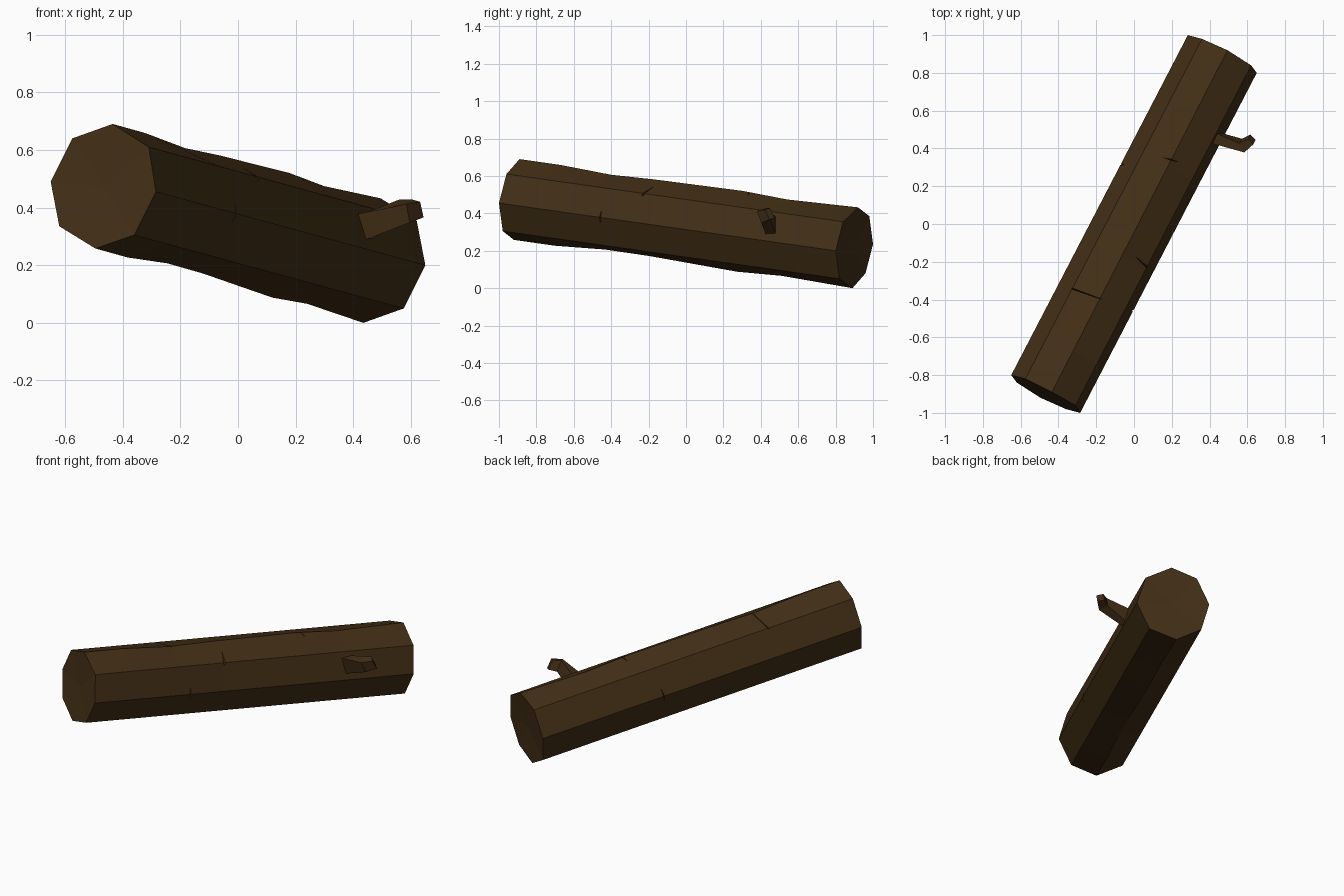
import bpy, bmesh
from mathutils import Vector

if "Cube" in bpy.data.objects:
    bpy.data.objects.remove(bpy.data.objects["Cube"])

bark = bpy.data.materials.new("dark_bark")
bark.diffuse_color = (0.055, 0.028, 0.008, 1)
bark.use_nodes = True
bark.node_tree.nodes["Principled BSDF"].inputs["Base Color"].default_value = bark.diffuse_color


def make(name, verts, faces):
    me = bpy.data.meshes.new(name)
    me.from_pydata([tuple(v) for v in verts], [], faces)
    bm = bmesh.new()
    bm.from_mesh(me)
    bmesh.ops.recalc_face_normals(bm, faces=bm.faces)
    bm.to_mesh(me)
    bm.free()
    me.materials.append(bark)
    ob = bpy.data.objects.new(name, me)
    bpy.context.collection.objects.link(ob)
    return ob


def loft(name, rings, caps):
    # Join rings of equal size; caps are fans around a given centre point
    n = len(rings[0])
    verts = [v for r in rings for v in r] + caps
    faces = [(k * n + i, k * n + (i + 1) % n, (k + 1) * n + (i + 1) % n, (k + 1) * n + i)
             for k in range(len(rings) - 1) for i in range(n)]
    for base, c in ((0, len(verts) - 2), ((len(rings) - 1) * n, len(verts) - 1)):
        faces += [(base + i, base + (i + 1) % n, c) for i in range(n)]
    return make(name, verts, faces)


# Log: the far end is the near end reflected through the middle
front = [Vector(p) for p in (
    (-.65, -.80, .49), (-.575, -.82, .64), (-.435, -.89, .69), (-.31, -.96, .61),
    (-.285, -1.0, .455), (-.36, -.98, .305), (-.495, -.92, .258), (-.62, -.84, .335))]
mid = Vector((0, 0, .345))
back = [2 * mid - front[(i + 4) % 8] for i in range(8)]
c0 = sum(front, Vector()) / 8
c1 = 2 * mid - c0
axis = (c1 - c0).normalized()

rings = []
for t, top, bottom in ((0, 0, 0), (.12, 0, 0), (.27, .014, .018), (.4, .006, .017),
                       (.66, 0, 0), (.79, .012, .012), (1, 0, 0)):
    ring = [f.lerp(b, t) for f, b in zip(front, back)]
    ring[2].z -= top
    ring[6].z += bottom
    rings.append(ring)
log = loft("log", rings, [c0 + axis * .01, c1 - axis * .01])


# Bark cracks: thin wedges cut across the log at side s and length fraction t
def crack(s, t, length, slant):
    i = int(s)
    ring = [f.lerp(b, t) for f, b in zip(front, back)]
    p = ring[i % 8].lerp(ring[(i + 1) % 8], s - i)
    out = (p - c0.lerp(c1, t)).normalized()
    along = (axis.cross(out) + axis * slant).normalized() * length / 2
    verts = []
    for e in (-1, 1):
        q = p + along * e
        verts += [q + out * .04 + axis * .012, q + out * .04 - axis * .012, q - out * .018]
    cutter = make("crack_cutter", verts, [(0, 1, 2), (3, 4, 5), (0, 1, 4, 3), (1, 2, 5, 4), (2, 0, 3, 5)])
    cutter.hide_render = True
    mod = log.modifiers.new("crack", 'BOOLEAN')
    mod.operation = 'DIFFERENCE'
    mod.solver = 'EXACT'
    mod.object = cutter
    bpy.context.view_layer.objects.active = log
    bpy.ops.object.modifier_apply(modifier=mod.name)
    bpy.data.objects.remove(cutter)


for args in ((1.5, .27, .17, .1), (2.0, .68, .08, .2), (2.8, .41, .09, -.2),
             (0.0, .62, .08, .1), (4.0, .30, .06, 0)):
    crack(*args)

# Broken branch stub: square section with a bend
stub = []
for c, u, v in (((.37, .475, .305), (-.014, 0, .046), (.01, .03, 0)),
                ((.435, .455, .332), (-.014, 0, .045), (.01, .028, 0)),
                ((.578, .415, .388), (-.006, -.012, .032), (-.012, .024, .008)),
                ((.624, .448, .397), (-.006, -.012, .027), (-.014, .014, .004))):
    c, u, v = Vector(c), Vector(u), Vector(v)
    stub.append([c + u + v, c + u - v, c - u - v, c - u + v])
loft("branch_stub", stub, [sum(stub[0], Vector()) / 4, sum(stub[-1], Vector()) / 4])
